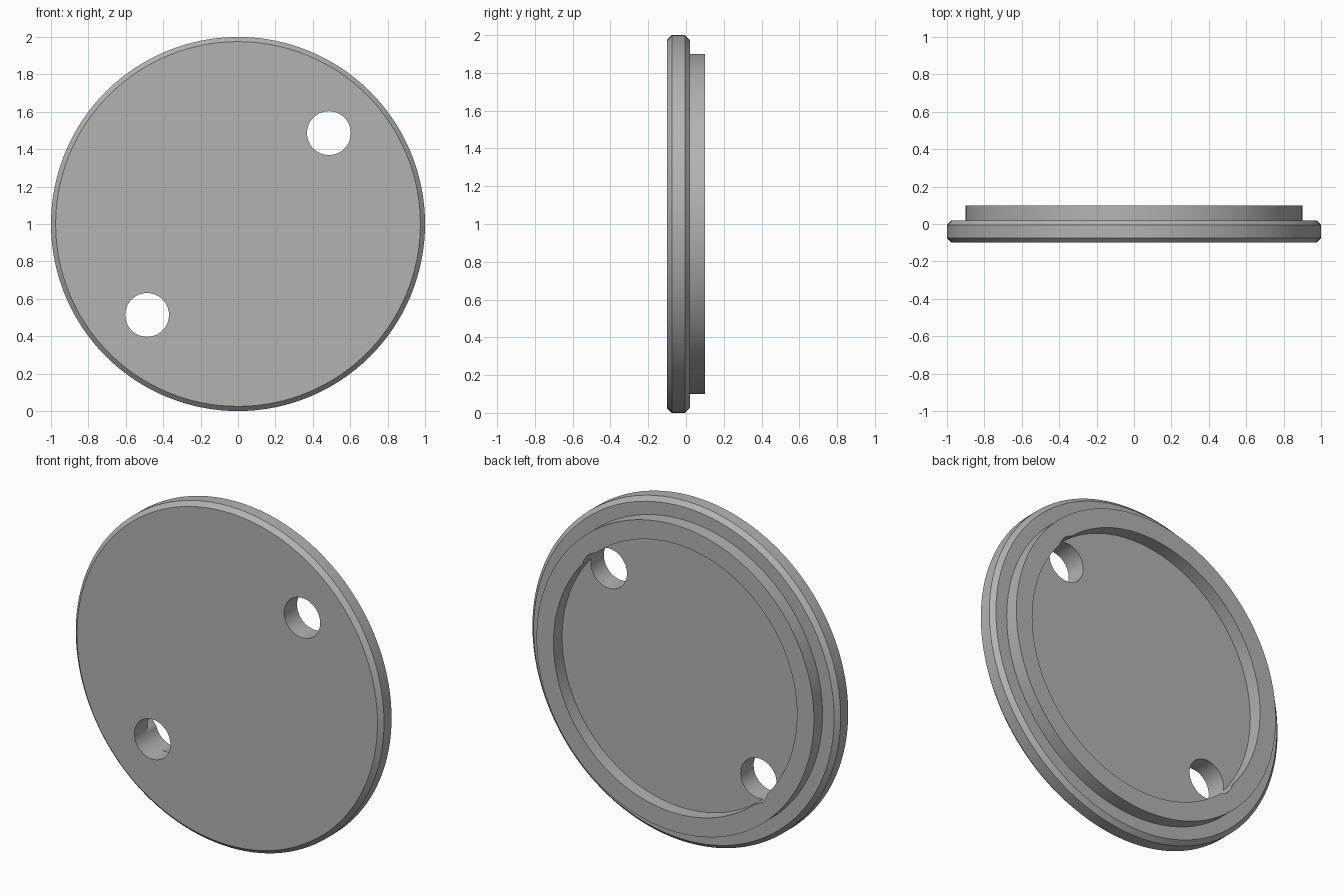
import bpy, bmesh, math
from mathutils import Matrix, Vector

cube = bpy.data.objects.get("Cube")
if cube:
    bpy.data.objects.remove(cube, do_unlink=True)

SEGMENTS = 128

# Plain grey material
grey = bpy.data.materials.new("plain grey")
grey.use_nodes = True
colour = (0.45, 0.45, 0.45, 1)
grey.diffuse_color = colour
grey.node_tree.nodes["Principled BSDF"].inputs["Base Color"].default_value = colour


def finish(name, bm):
    bmesh.ops.recalc_face_normals(bm, faces=bm.faces)
    mesh = bpy.data.meshes.new(name)
    bm.to_mesh(mesh)
    bm.free()
    mesh.materials.append(grey)
    obj = bpy.data.objects.new(name, mesh)
    bpy.context.collection.objects.link(obj)
    return obj


def lathe(name, profile):
    """Close the (radius, y) profile with flat caps around the y axis."""
    bm = bmesh.new()
    rings = []
    for r, y in profile:
        rings.append([bm.verts.new((r * math.cos(a), y, 1 + r * math.sin(a)))
                      for a in (math.tau * i / SEGMENTS for i in range(SEGMENTS))])
    for low, high in zip(rings, rings[1:]):
        for i in range(SEGMENTS):
            j = (i + 1) % SEGMENTS
            bm.faces.new((low[i], low[j], high[j], high[i]))
    bm.faces.new(rings[0])
    bm.faces.new(rings[-1])
    return finish(name, bm)


# Chamfered disc with a raised rim around a recessed back floor
cover = lathe("cover_disc", [
    (0.975, -0.10), (1.0, -0.075), (1.0, -0.005), (0.975, 0.02),
    (0.90, 0.02), (0.90, 0.10), (0.79, 0.10), (0.79, 0.02)])

# Two diagonal through holes
bm = bmesh.new()
for side in (-1, 1):
    place = Matrix.Translation(Vector((0.486 * side, 0, 1 + 0.486 * side)))
    bmesh.ops.create_cone(bm, cap_ends=True, segments=64, radius1=0.117,
                          radius2=0.117, depth=0.6,
                          matrix=place @ Matrix.Rotation(math.pi / 2, 4, 'X'))
cutter = finish("hole_cutter", bm)
cutter.hide_render = True
cutter.hide_set(True)

cut = cover.modifiers.new("holes", 'BOOLEAN')
cut.operation = 'DIFFERENCE'
cut.solver = 'EXACT'
cut.object = cutter

# Apply the cut, drop the cutter and smooth the round walls
bpy.context.view_layer.objects.active = cover
cover.select_set(True)
bpy.ops.object.modifier_apply(modifier=cut.name)
bpy.data.objects.remove(cutter, do_unlink=True)
bpy.ops.object.shade_smooth_by_angle(angle=math.radians(30))
